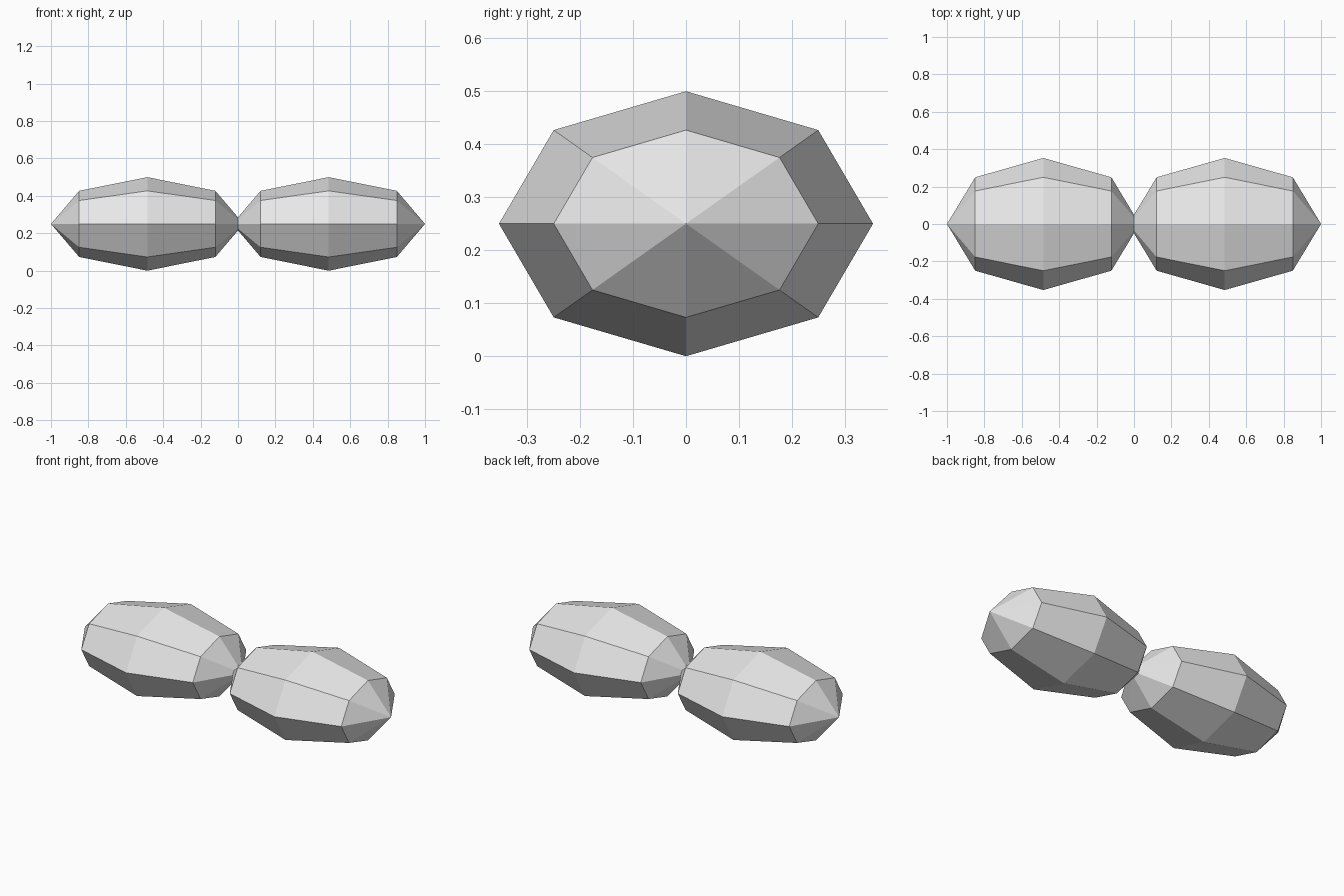
import bpy
import math

cube = bpy.data.objects.get("Cube")
if cube:
    bpy.data.objects.remove(cube, do_unlink=True)

grey = bpy.data.materials.new("light grey")
grey.use_nodes = True
colour = (0.8, 0.8, 0.8, 1)
grey.diffuse_color = colour
grey.node_tree.nodes["Principled BSDF"].inputs["Base Color"].default_value = colour

LENGTH, DEPTH, HEIGHT = 0.515, 0.353, 0.25  # half sizes of one lobe


def lobe(name, side):
    """Faceted ellipsoid with its poles along x."""
    bpy.ops.mesh.primitive_uv_sphere_add(segments=8, ring_count=4, radius=1)
    obj = bpy.context.object
    obj.name = name
    obj.rotation_euler = (0, math.pi / 2, 0)
    bpy.ops.object.transform_apply(location=False, rotation=True, scale=False)
    obj.scale = (LENGTH, DEPTH, HEIGHT)
    obj.location = (side * (1 - LENGTH), 0, HEIGHT)
    bpy.ops.object.transform_apply(location=False, rotation=False, scale=True)
    bpy.ops.object.shade_flat()
    obj.data.materials.append(grey)


# Two lobes that just overlap in the middle
lobe("left_lobe", 1)
lobe("right_lobe", -1)
